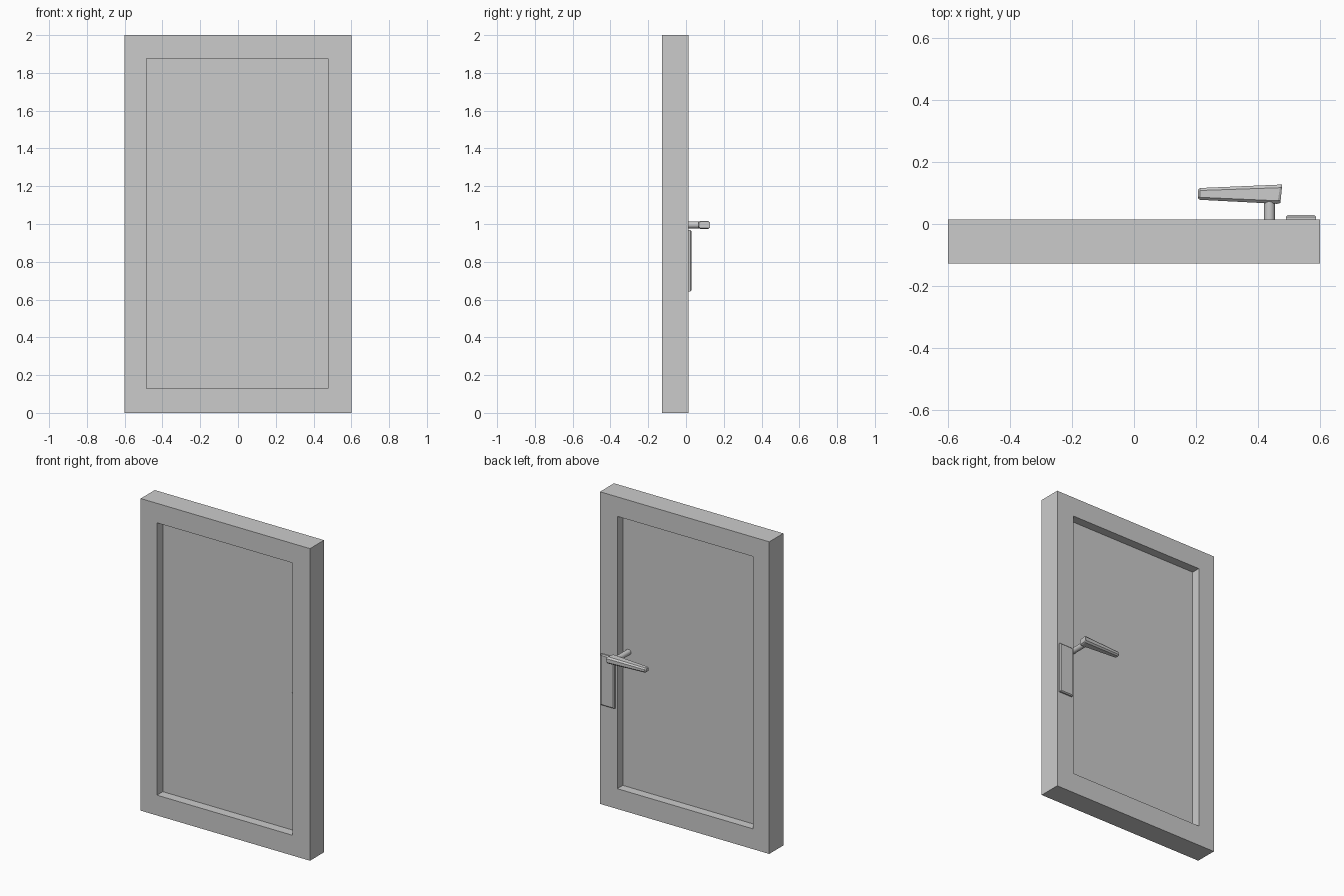
import bpy, bmesh
from math import radians

if "Cube" in bpy.data.objects:
    bpy.data.objects.remove(bpy.data.objects["Cube"])


def make(name, bm):
    bmesh.ops.recalc_face_normals(bm, faces=bm.faces)
    mesh = bpy.data.meshes.new(name)
    bm.to_mesh(mesh)
    bm.free()
    ob = bpy.data.objects.new(name, mesh)
    bpy.context.collection.objects.link(ob)
    return ob


def loft(name, rings, closed=False):
    """Skin equal-length rings; close into a loop or cap both ends."""
    bm = bmesh.new()
    vs = [[bm.verts.new(p) for p in r] for r in rings]
    n = len(vs[0])
    pairs = list(zip(vs, vs[1:])) + ([(vs[-1], vs[0])] if closed else [])
    for a, b in pairs:
        for i in range(n):
            j = (i + 1) % n
            bm.faces.new((a[i], a[j], b[j], b[i]))
    if not closed:
        bm.faces.new(vs[0])
        bm.faces.new(vs[-1])
    return make(name, bm)


def rect(x0, x1, z0, z1, y):
    return [(x0, y, z0), (x1, y, z0), (x1, y, z1), (x0, y, z1)]


def lever_ring(x, y0, y1, h, c, slant=0):
    """Chamfered rectangular section in the YZ plane around the lever axis."""
    z = 0.995
    pts = [(y0 + c, -h), (y1 - c, -h), (y1, c - h), (y1, h - c),
           (y1 - c, h), (y0 + c, h), (y0, h - c), (y0, c - h)]
    return [(x + slant * (p - y0) / (y1 - y0), p, z + q) for p, q in pts]


# Door frame: outer and inner rectangles skinned into a closed ring
outer = (-0.60, 0.60, 0.0, 2.0)
inner = (-0.485, 0.477, 0.13, 1.875)
F, B = -0.128, 0.014
loft("door_frame", [rect(*outer, F), rect(*outer, B),
                    rect(*inner, B), rect(*inner, F)], closed=True)

# Recessed centre panel
loft("door_panel", [rect(*inner, -0.069), rect(*inner, -0.042)])

# Lock plate with chamfered outer edge
px0, px1, pz0, pz1, c = 0.49, 0.587, 0.642, 0.968, 0.006
loft("lock_plate", [rect(px0, px1, pz0, pz1, 0.010),
                    rect(px0, px1, pz0, pz1, 0.023),
                    rect(px0 + c, px1 - c, pz0 + c, pz1 - c, 0.029)])

# Handle spindle passing from the panel to the lever
bm = bmesh.new()
bmesh.ops.create_cone(bm, cap_ends=True, segments=32, radius1=0.0175,
                      radius2=0.0175, depth=0.155)
spindle = make("handle_spindle", bm)
spindle.rotation_euler.x = radians(90)
spindle.location = (0.437, 0.0025, 0.995)

# Tapered lever with softened ends
loft("handle_lever", [
    lever_ring(0.207, 0.082, 0.111, 0.010, 0.005),
    lever_ring(0.213, 0.078, 0.116, 0.015, 0.008),
    lever_ring(0.462, 0.065, 0.127, 0.022, 0.010, 0.010),
    lever_ring(0.472, 0.068, 0.128, 0.017, 0.009, 0.006)])

# Smooth shading on the round spindle only
bpy.context.view_layer.objects.active = spindle
spindle.select_set(True)
bpy.ops.object.shade_smooth_by_angle(angle=radians(30))
